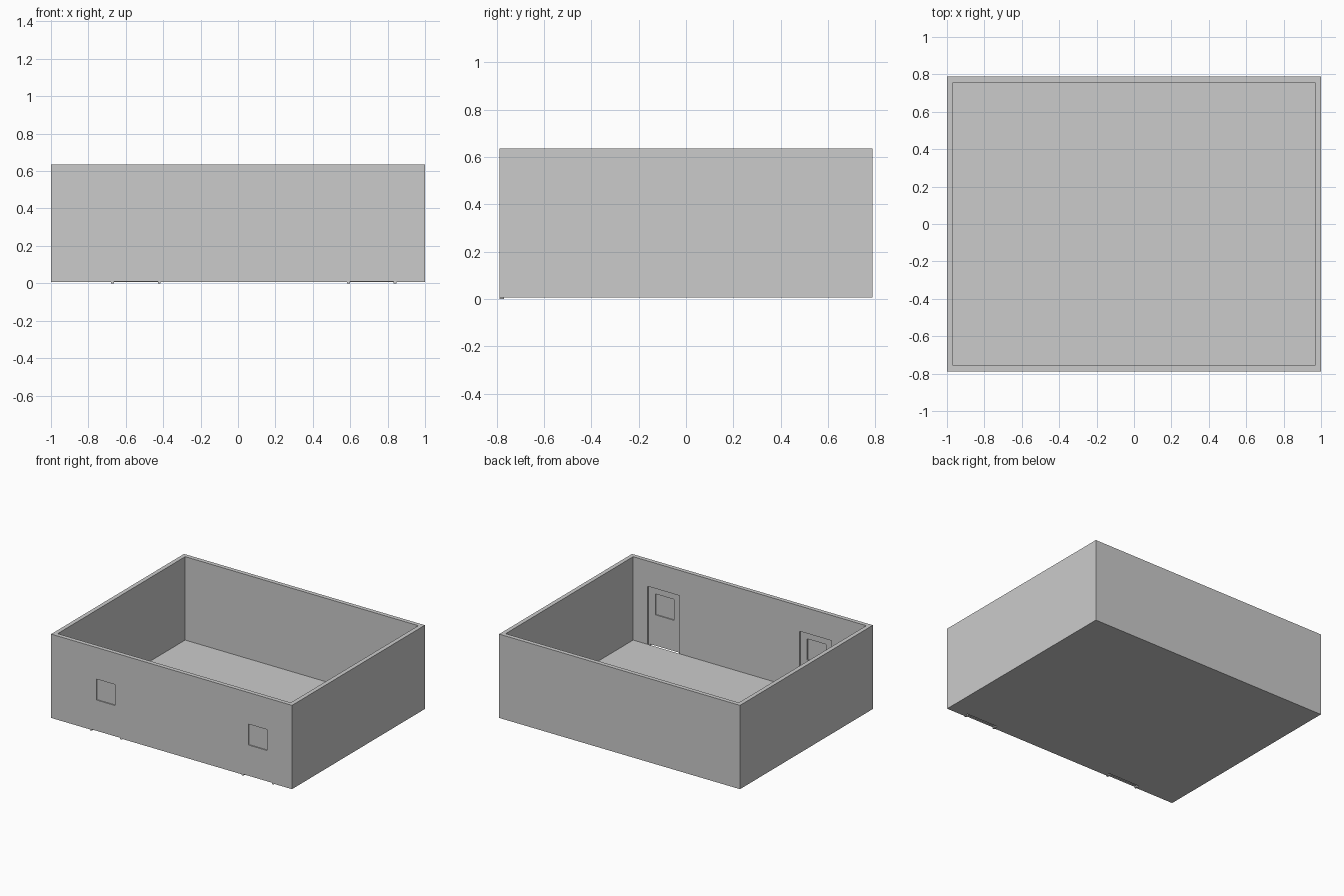
import bpy, bmesh

cube = bpy.data.objects.get("Cube")
if cube:
    bpy.data.objects.remove(cube, do_unlink=True)

grey = bpy.data.materials.new("plain_grey")
grey.use_nodes = True
colour = (0.6, 0.6, 0.6, 1)
grey.diffuse_color = colour
grey.node_tree.nodes["Principled BSDF"].inputs["Base Color"].default_value = colour

HALF_X, HALF_Y, TOP, BASE = 1.0, 0.788, 0.635, 0.006
WALL, FLOOR_TOP = 0.032, 0.009
FRONT, INNER = -HALF_Y, -HALF_Y + WALL
LEAF_BACK = FRONT + 0.02
DOOR_TOP, FRAME = 0.445, 0.015


def finish(name, bm):
    bmesh.ops.recalc_face_normals(bm, faces=bm.faces)
    mesh = bpy.data.meshes.new(name)
    bm.to_mesh(mesh)
    bm.free()
    mesh.materials.append(grey)
    ob = bpy.data.objects.new(name, mesh)
    bpy.context.collection.objects.link(ob)
    return ob


def box(name, x, y, z):
    """Box from a (low, high) pair on each axis."""
    bm = bmesh.new()
    bmesh.ops.create_cube(bm, size=1)
    for v in bm.verts:
        v.co = [r[0] if c < 0 else r[1] for c, r in zip(v.co, (x, y, z))]
    return finish(name, bm)


def extrude_front(name, faces, y0, y1):
    """Extrude flat x-z faces from y0 back to y1."""
    bm = bmesh.new()
    for face in faces:
        bm.faces.new([bm.verts.new((x, y0, z)) for x, z in face])
    bmesh.ops.remove_doubles(bm, verts=bm.verts, dist=1e-5)
    new = bmesh.ops.extrude_face_region(bm, geom=bm.faces[:], use_keep_orig=True)
    for v in new["geom"]:
        if isinstance(v, bmesh.types.BMVert):
            v.co.y = y1
    return finish(name, bm)


def rect(cx, half, z0, z1):
    return [(cx - half, z0), (cx + half, z0), (cx + half, z1), (cx - half, z1)]


def cut(target, cutter):
    cutter.hide_render = True
    mod = target.modifiers.new("cut", 'BOOLEAN')
    mod.operation, mod.solver, mod.object = 'DIFFERENCE', 'EXACT', cutter
    bpy.context.view_layer.objects.active = target
    bpy.ops.object.modifier_apply(modifier=mod.name)
    bpy.data.objects.remove(cutter, do_unlink=True)


# Open-topped room with its floor
room = box("room_walls_and_floor", (-HALF_X, HALF_X), (-HALF_Y, HALF_Y), (BASE, TOP))
cut(room, box("cavity", (WALL - HALF_X, HALF_X - WALL),
              (INNER, -INNER), (FLOOR_TOP, 1)))

# Two doorways in the front wall, each with frame, leaf and window
for side, cx in (("left", 0.715), ("right", -0.546)):
    half = 0.1325
    cut(room, box("doorway", (cx - half, cx + half), (-1, INNER), (-0.1, DOOR_TOP)))

    # Frame: an arch of jambs and head
    inner = half - FRAME
    arch = [(cx - half, 0), (cx - inner, 0), (cx - inner, DOOR_TOP - FRAME),
            (cx + inner, DOOR_TOP - FRAME), (cx + inner, 0), (cx + half, 0),
            (cx + half, DOOR_TOP), (cx - half, DOOR_TOP)]
    extrude_front(side + "_door_frame", [arch], FRONT, LEAF_BACK)

    # Leaf: a ring around the window opening
    o = rect(cx, inner, 0.01, DOOR_TOP - FRAME)
    w = rect(cx, 0.077, 0.241, 0.398)
    ring = [[o[i], o[(i + 1) % 4], w[(i + 1) % 4], w[i]] for i in range(4)]
    extrude_front(side + "_door_leaf", ring, FRONT, LEAF_BACK)

    # Recessed window pane
    extrude_front(side + "_door_window", [w], FRONT + 0.008, FRONT + 0.012)
